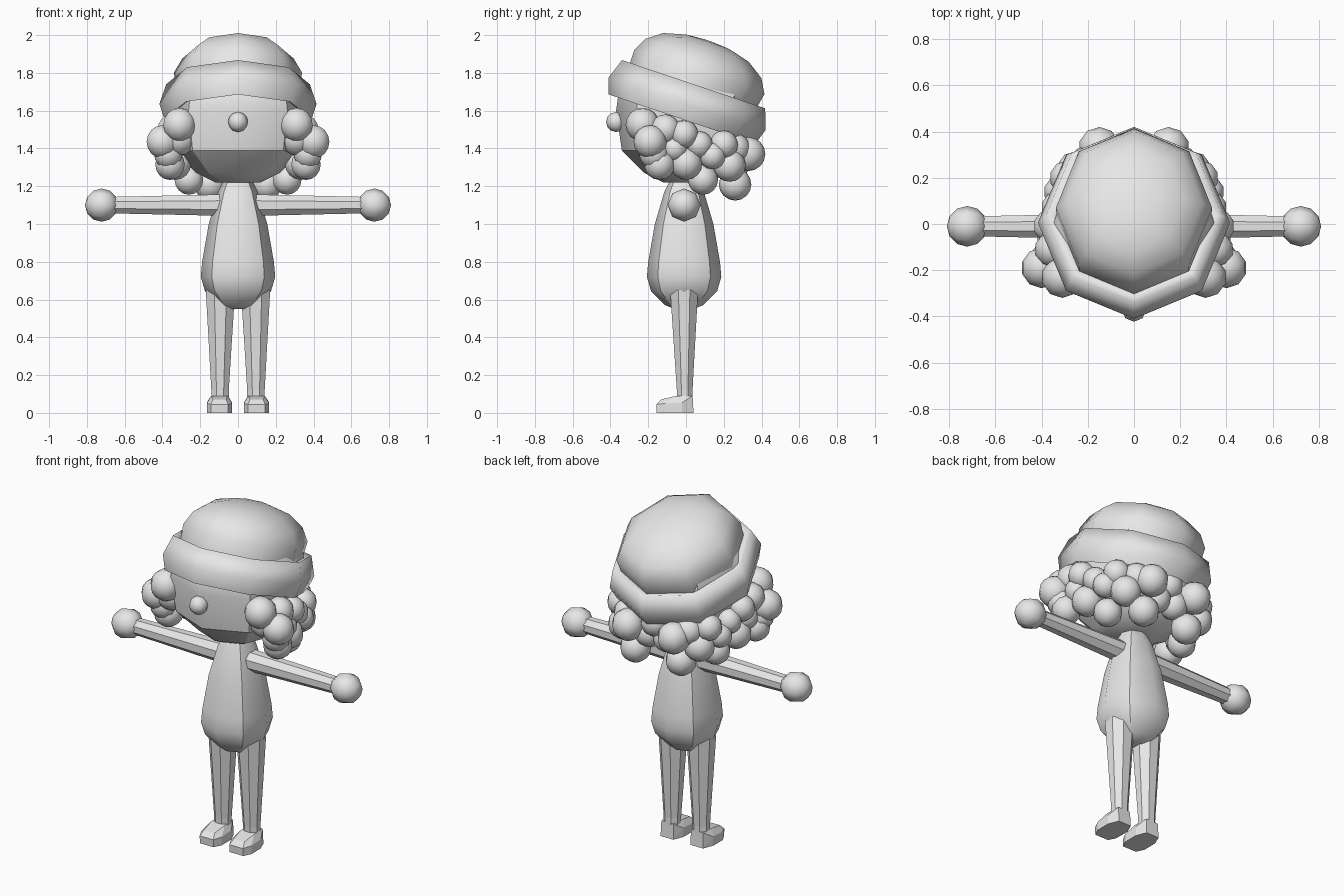
import bpy, bmesh, math
from mathutils import Matrix, Vector

if "Cube" in bpy.data.objects:
    bpy.data.objects.remove(bpy.data.objects["Cube"])

grey = bpy.data.materials.new("light_grey")
grey.diffuse_color = (0.8, 0.8, 0.8, 1)
grey.use_nodes = True
grey.node_tree.nodes["Principled BSDF"].inputs["Base Color"].default_value = grey.diffuse_color


def finish(name, bm, angle):
    bmesh.ops.recalc_face_normals(bm, faces=bm.faces)
    me = bpy.data.meshes.new(name)
    bm.to_mesh(me)
    bm.free()
    me.materials.append(grey)
    if angle:
        me.shade_smooth()
        me.set_sharp_from_angle(angle=math.radians(angle))
    ob = bpy.data.objects.new(name, me)
    bpy.context.collection.objects.link(ob)
    return ob


def loft(name, rings, matrix=Matrix(), sides=8, angle=0, turn=0.0, cap=True):
    """Rings are (centre x, centre y, height, radius x, radius y)."""
    bm = bmesh.new()
    loops = []
    for cx, cy, z, rx, ry in rings:
        loop = []
        for i in range(sides):
            a = 2 * math.pi * (i + turn) / sides
            p = Vector((cx + rx * math.cos(a), cy + ry * math.sin(a), z))
            loop.append(bm.verts.new(matrix @ p))
        loops.append(loop)
    for a, b in zip(loops, loops[1:]):
        for i in range(sides):
            j = (i + 1) % sides
            bm.faces.new((a[i], a[j], b[j], b[i]))
    if cap:
        bm.faces.new(loops[0])
        bm.faces.new(loops[-1])
    return finish(name, bm, angle)


def crease(ob, ring=None):
    """Sharpen the four diagonal corners, and one whole ring if given."""
    for e in ob.data.edges:
        a, b = e.vertices
        if (a % 8) % 2 and a % 8 == b % 8 or a // 8 == b // 8 == ring:
            e.use_edge_sharp = True


def balls(name, items, u=12, v=8, angle=60, rot=Matrix()):
    bm = bmesh.new()
    for x, y, z, r in items:
        bmesh.ops.create_uvsphere(bm, u_segments=u, v_segments=v, radius=r,
                                  matrix=Matrix.Translation((x, y, z)) @ rot)
    return finish(name, bm, angle)


def lathe_rings(profile, squash=1.0, cy=0.0):
    return [(0, cy, z, r * squash, r) for r, z in profile]


# Body: pear-shaped octagonal torso with four crisp corners
crease(loft("body", lathe_rings([(0.05, 0.55), (0.10, 0.57), (0.175, 0.645),
                                 (0.197, 0.72), (0.190, 0.80), (0.155, 1.0),
                                 (0.105, 1.17), (0.07, 1.24)], cy=-0.01), angle=60))

# Head with faceted chin, and nose
crease(loft("head", lathe_rings([(0.12, 1.22), (0.22, 1.27), (0.34, 1.39), (0.37, 1.60),
                                 (0.35, 1.74), (0.24, 1.83), (0.08, 1.87)]), angle=60), 2)
balls("nose", [(0, -0.37, 1.54, 0.053)], u=8, v=6)

# Hat: folded band running into a bulging dome, in one tilted frame
tilt = Matrix.Translation((0, 0.01, 1.65)) @ Matrix.Rotation(math.radians(-18.6), 4, 'X')
band = lathe_rings([(0.35, -0.06), (0.41, -0.10), (0.438, -0.015), (0.40, 0.095)], 0.95)
dome = [(0, 0.0, 0.075, 0.335, 0.355), (0, 0.008, 0.165, 0.338, 0.364),
        (0, 0.005, 0.24, 0.295, 0.325), (0, 0.0, 0.30, 0.215, 0.24),
        (0, 0.0, 0.332, 0.11, 0.12), (0, 0.0, 0.339, 0.02, 0.02)]
loft("hat", band + dome, tilt, angle=100)

# Limbs, built for each side
for s, side in ((1, "right"), (-1, "left")):
    out = Matrix.Rotation(s * math.pi / 2, 4, 'Y')
    arm = Matrix.Translation((0, -0.01, 1.10)) @ out
    loft(side + "_arm", [(0, 0, 0.05, 0.062, 0.062), (0, 0, 0.68, 0.047, 0.047)],
         arm, turn=0.5)
    balls(side + "_hand", [(s * 0.722, -0.01, 1.10, 0.088)], u=8, v=6, angle=60, rot=out)

    loft(side + "_leg", [(s * 0.095, -0.005, 0.04, 0.05, 0.045),
                         (s * 0.095, -0.007, 0.12, 0.05, 0.045),
                         (s * 0.093, -0.01, 0.65, 0.084, 0.080)], turn=0.5)

    # Foot: hull of a side profile and a wider middle
    bm = bmesh.new()
    profile = [(0.04, 0), (-0.155, 0), (-0.157, 0.045), (-0.13, 0.072),
               (-0.05, 0.09), (0.035, 0.09)]
    half = [0.042, 0.045, 0.045, 0.035, 0.045, 0.040]
    middle = [(-0.02, 0), (-0.11, 0), (-0.11, 0.05), (-0.02, 0.055)]
    for dx in (-1, 1):
        for (y, z), h in zip(profile, half):
            bm.verts.new((s * 0.098 + dx * h, y, z))
        for y, z in middle:
            bm.verts.new((s * 0.098 + dx * 0.067, y, z))
    bmesh.ops.convex_hull(bm, input=bm.verts[:])
    bmesh.ops.dissolve_limit(bm, angle_limit=0.03, verts=bm.verts[:], edges=bm.edges[:])
    finish(side + "_foot", bm, 0)

# Curly hair: clusters of balls round the sides and back
curls = [(0.31, -0.23, 1.525, 0.090), (0.40, -0.19, 1.435, 0.088),
         (0.31, -0.18, 1.45, 0.088), (0.37, -0.17, 1.37, 0.078),
         (0.36, -0.14, 1.315, 0.082), (0.35, -0.11, 1.50, 0.080),
         (0.36, -0.01, 1.475, 0.075), (0.35, -0.06, 1.40, 0.070),
         (0.33, 0.0, 1.32, 0.086), (0.33, 0.07, 1.42, 0.072),
         (0.26, 0.09, 1.235, 0.080), (0.32, 0.14, 1.36, 0.070),
         (0.29, 0.20, 1.42, 0.075), (0.25, 0.23, 1.31, 0.086),
         (0.20, 0.26, 1.40, 0.080), (0.15, 0.26, 1.21, 0.086),
         (0.15, 0.33, 1.37, 0.090), (0.06, 0.26, 1.32, 0.080)]
for s, side in ((1, "right"), (-1, "left")):
    balls(side + "_curls", [(s * x, y, z, r) for x, y, z, r in curls], u=10, v=8)
balls("back_curls", [(0, 0.29, 1.41, 0.08)], u=10, v=8)
